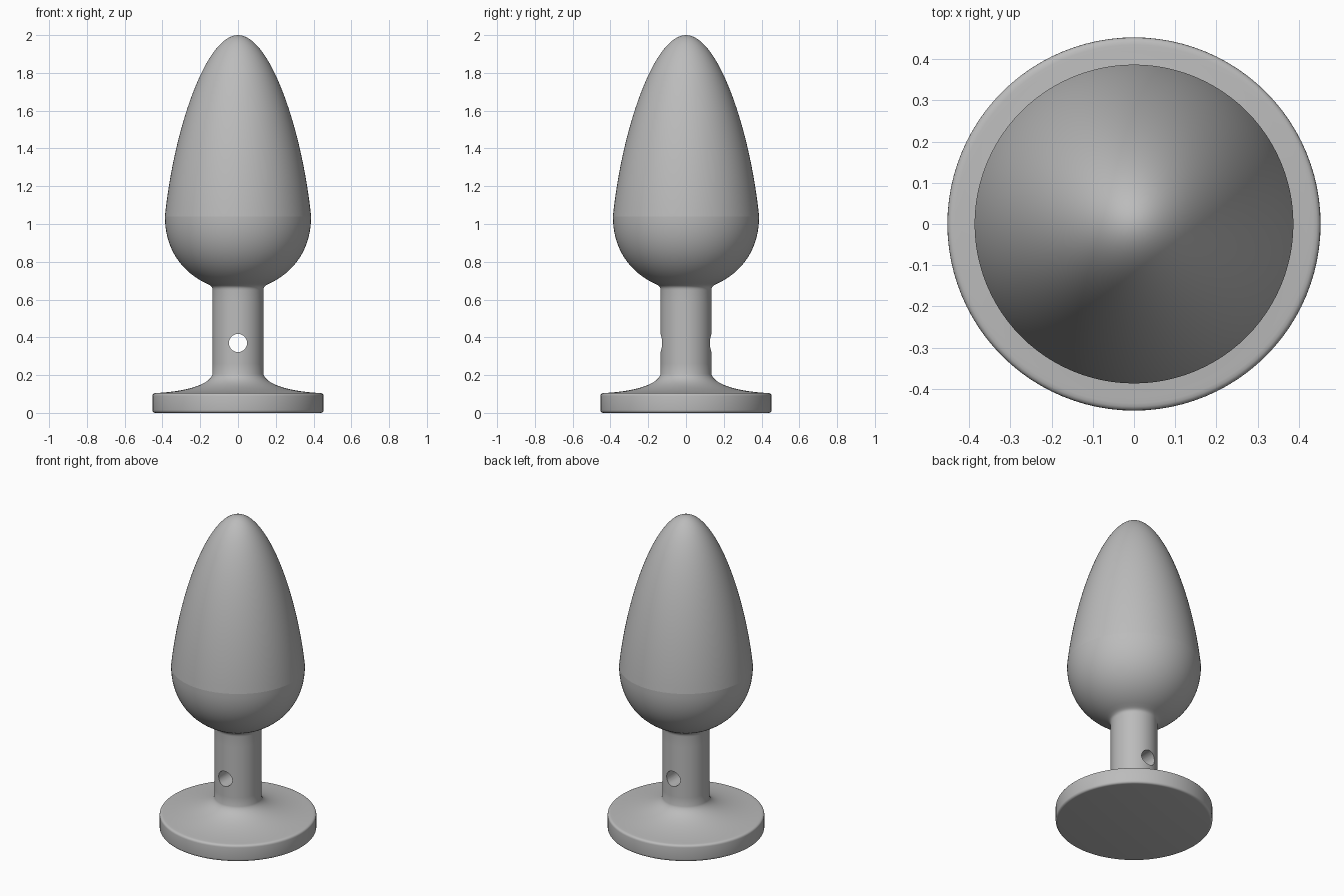
import bpy, bmesh, math
from mathutils import Vector
from mathutils.geometry import interpolate_bezier

cube = bpy.data.objects.get("Cube")
if cube:
    bpy.data.objects.remove(cube, do_unlink=True)

SEGMENTS = 96
CREASE_Z = 1.04


def material(name, value):
    mat = bpy.data.materials.new(name)
    mat.use_nodes = True
    colour = (value, value, value, 1)
    mat.diffuse_color = colour
    mat.node_tree.nodes["Principled BSDF"].inputs["Base Color"].default_value = colour
    return mat


def bezier(a, b, c, d, count):
    """Sampled curve through (radius, height) control points."""
    pts = [Vector((r, 0, z)) for r, z in (a, b, c, d)]
    return [(p.x, p.z) for p in interpolate_bezier(*pts, count)]


def lathe(name, profile):
    bm = bmesh.new()
    verts = [bm.verts.new((r, 0, z)) for r, z in profile]
    edges = [bm.edges.new(pair) for pair in zip(verts, verts[1:])]
    bmesh.ops.spin(bm, geom=verts + edges, axis=(0, 0, 1), cent=(0, 0, 0),
                   angle=math.tau, steps=SEGMENTS)
    bmesh.ops.remove_doubles(bm, verts=bm.verts, dist=0.0001)
    bmesh.ops.recalc_face_normals(bm, faces=bm.faces)
    mesh = bpy.data.meshes.new(name)
    bm.to_mesh(mesh)
    bm.free()
    obj = bpy.data.objects.new(name, mesh)
    bpy.context.collection.objects.link(obj)
    return obj


# Outline from the underside of the foot up to the tip
profile = [(0, 0)]
profile += bezier((0.438, 0), (0.447, 0), (0.453, 0.006), (0.453, 0.015), 5)
profile += bezier((0.453, 0.09), (0.453, 0.099), (0.447, 0.105), (0.435, 0.105), 5)
profile += bezier((0.42, 0.106), (0.27, 0.115), (0.15, 0.15), (0.135, 0.205), 16)
profile += [(0.135, z) for z in (0.26, 0.31, 0.43, 0.5, 0.58)]
profile += bezier((0.135, 0.65), (0.135, 0.668), (0.143, 0.673), (0.16, 0.682), 6)
profile += bezier((0.16, 0.682), (0.29, 0.74), (0.387, 0.86), (0.387, CREASE_Z), 20)[1:]
profile += bezier((0.387, CREASE_Z), (0.34, 1.5), (0.17, 2), (0, 2), 36)[1:]
body = lathe("turned_body", profile)
body.data.materials.append(material("neutral grey", 0.5))

# Cross hole through the stem, front to back
bpy.ops.mesh.primitive_cylinder_add(vertices=40, radius=0.048, depth=0.6,
                                    location=(0, 0, 0.37),
                                    rotation=(math.pi / 2, 0, 0))
cutter = bpy.context.object
cutter.name = "hole_cutter"
cut = body.modifiers.new("cross_hole", "BOOLEAN")
cut.operation = "DIFFERENCE"
cut.solver = "EXACT"
cut.object = cutter

bpy.ops.object.select_all(action="DESELECT")
body.select_set(True)
bpy.context.view_layer.objects.active = body
bpy.ops.object.modifier_apply(modifier=cut.name)
bpy.data.objects.remove(cutter, do_unlink=True)

# Smooth shading, with a soft crease around the widest ring
bpy.ops.object.shade_smooth_by_angle(angle=math.radians(35))
mesh = body.data
for edge in mesh.edges:
    if all(abs(mesh.vertices[i].co.z - CREASE_Z) < 0.001 for i in edge.vertices):
        edge.use_edge_sharp = True
